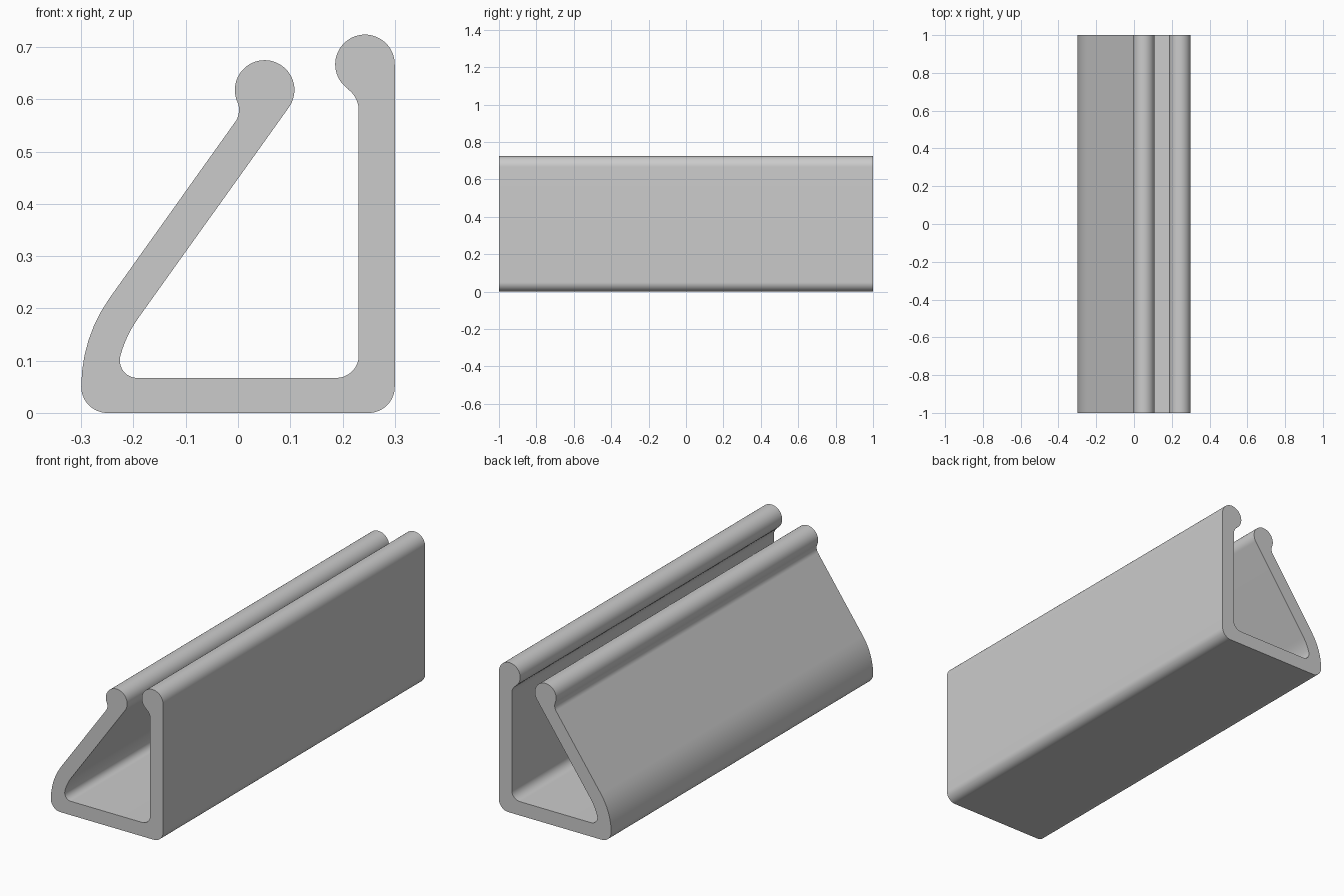
import bpy, bmesh, math

if "Cube" in bpy.data.objects:
    bpy.data.objects.remove(bpy.data.objects["Cube"])

TILT = 35.3          # direction of the leaning wall's normal
HALF_LENGTH = 1.0

# Outline arcs, joined by straight runs: centre x, centre z, radius, start, end (degrees)
ARCS = [
    (-0.25, 0.05, 0.05, 180, 270),             # outer bottom left corner
    (0.25, 0.05, 0.05, 270, 360),              # outer bottom right corner
    (0.243, 0.667, 0.057, 0, 235.3),           # bead on the upright wall
    (0.181, 0.579, 0.05, 55.3, 0),             # neck under that bead
    (0.188, 0.110, 0.043, 0, -90),             # inner right corner
    (-0.193, 0.10, 0.033, -90, -195),          # inner left corner
    (-0.007, 0.05, 0.226, 165, 180 - TILT),    # inner bend of leaning wall
    (0.051, 0.618, 0.057, -TILT, 203.3),       # bead on the leaning wall
    (-0.038, 0.58, 0.04, 23.3, -TILT),         # neck under that bead
    (-0.007, 0.05, 0.293, 180 - TILT, 180),    # outer bend of leaning wall
]


def arc(cx, cz, r, start, end):
    steps = max(6, round(abs(end - start) / 6))
    angles = [math.radians(start + (end - start) * i / steps) for i in range(steps + 1)]
    return [(cx + r * math.cos(a), cz + r * math.sin(a)) for a in angles]


outline = [p for a in ARCS for p in arc(*a)]

# Extrude the closed outline along y
bm = bmesh.new()
verts = [bm.verts.new((x, -HALF_LENGTH, z)) for x, z in outline]
cap = bm.faces.new(verts)
res = bmesh.ops.extrude_face_region(bm, geom=[cap], use_keep_orig=True)
moved = [v for v in res["geom"] if isinstance(v, bmesh.types.BMVert)]
bmesh.ops.translate(bm, verts=moved, vec=(0, 2 * HALF_LENGTH, 0))
bmesh.ops.remove_doubles(bm, verts=bm.verts[:], dist=0.0005)
bmesh.ops.recalc_face_normals(bm, faces=bm.faces[:])

mesh = bpy.data.meshes.new("clip_strip")
bm.to_mesh(mesh)
bm.free()
strip = bpy.data.objects.new("clip_strip", mesh)
bpy.context.collection.objects.link(strip)

# Plain grey
grey = bpy.data.materials.new("grey")
grey.diffuse_color = (0.6, 0.6, 0.6, 1)
grey.use_nodes = True
grey.node_tree.nodes["Principled BSDF"].inputs["Base Color"].default_value = grey.diffuse_color
mesh.materials.append(grey)

# Smooth curves, crisp ends
bpy.context.view_layer.objects.active = strip
strip.select_set(True)
bpy.ops.object.shade_smooth_by_angle(angle=math.radians(30))
